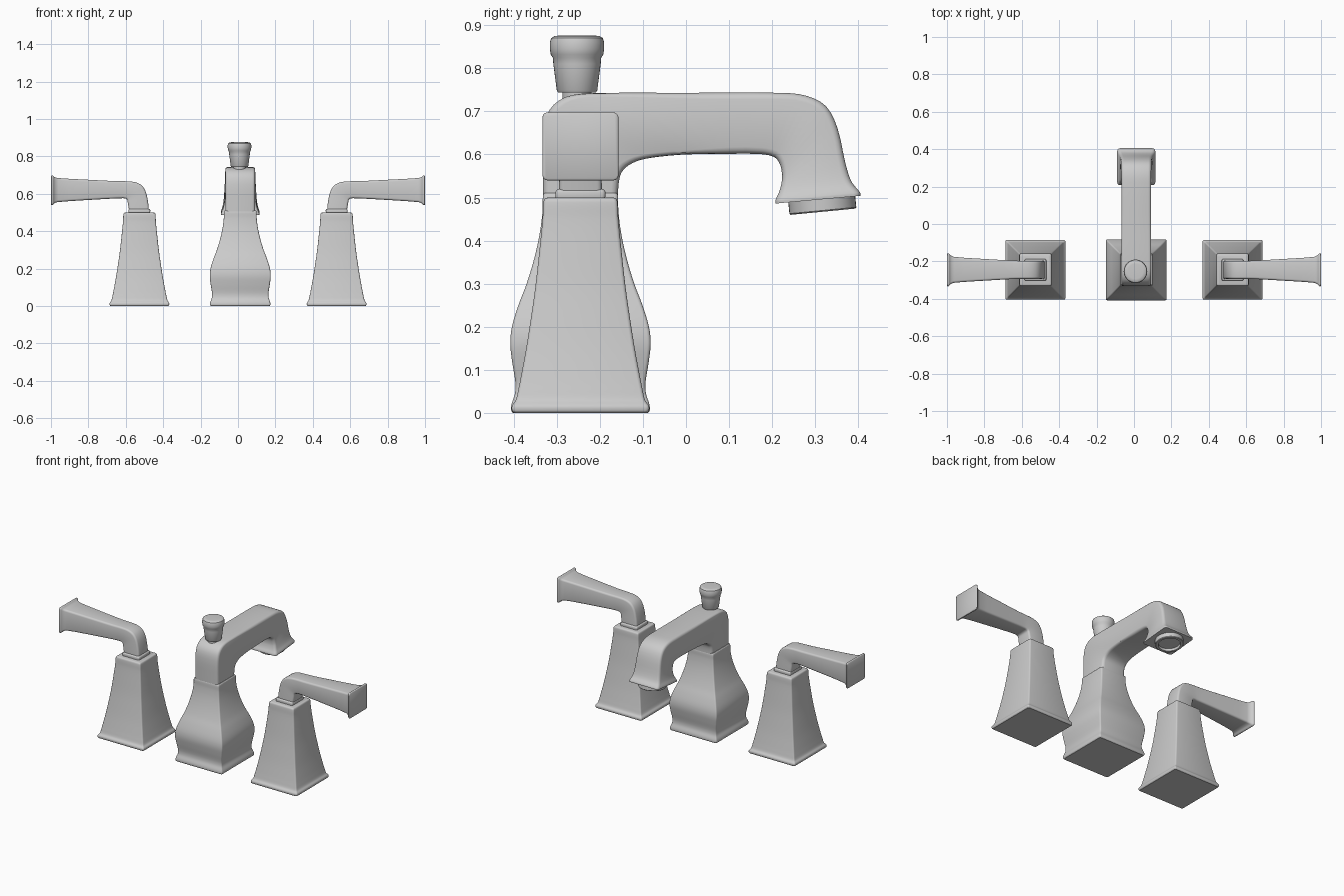
import bpy, bmesh, math
from mathutils import Vector, Matrix

cube = bpy.data.objects.get("Cube")
if cube:
    bpy.data.objects.remove(cube, do_unlink=True)

metal = bpy.data.materials.new("brushed grey")
metal.use_nodes = True
GREY = (0.6, 0.6, 0.6, 1)
metal.diffuse_color = GREY
metal.node_tree.nodes["Principled BSDF"].inputs["Base Color"].default_value = GREY

CX, CY = 0.012, -0.245   # spout axis


def finish(bm, name):
    bmesh.ops.recalc_face_normals(bm, faces=bm.faces)
    mesh = bpy.data.meshes.new(name)
    bm.to_mesh(mesh)
    bm.free()
    obj = bpy.data.objects.new(name, mesh)
    bpy.context.collection.objects.link(obj)
    mesh.materials.append(metal)
    bpy.ops.object.select_all(action='DESELECT')
    obj.select_set(True)
    bpy.context.view_layer.objects.active = obj
    bpy.ops.object.shade_smooth_by_angle(angle=math.radians(35))
    return obj


def skin(rings, name):
    """Bridge closed rings of points and cap both ends."""
    bm = bmesh.new()
    loops = [[bm.verts.new(p) for p in ring] for ring in rings]
    n = len(loops[0])
    for a, b in zip(loops, loops[1:]):
        for i in range(n):
            j = (i + 1) % n
            bm.faces.new((a[i], a[j], b[j], b[i]))
    bm.faces.new(loops[0])
    bm.faces.new(loops[-1])
    return finish(bm, name)


def smooth(rows, steps):
    """Curve through the rows, paced by distance."""
    rows = [Vector(r) for r in rows]
    t = [0]
    for a, b in zip(rows, rows[1:]):
        t.append(t[-1] + (b - a).length)
    last = len(rows) - 1

    def slope(i):
        a, b = max(i - 1, 0), min(i + 1, last)
        return (rows[b] - rows[a]) / (t[b] - t[a])

    out = []
    for i in range(last):
        d = t[i + 1] - t[i]
        for k in range(steps):
            s = k / steps
            h = s * s * (3 - 2 * s)
            out.append(rows[i] * (1 - h) + rows[i + 1] * h
                       + slope(i) * (d * s * (1 - s) ** 2)
                       - slope(i + 1) * (d * s * s * (1 - s)))
    return out + [rows[-1]]


def rounded(center, u, v, hu, hv, r):
    """Rounded rectangle ring."""
    pts = []
    for q, (su, sv) in enumerate(((1, 1), (-1, 1), (-1, -1), (1, -1))):
        for k in range(4):
            a = math.pi / 2 * (q + k / 3)
            pts.append(center + u * (su * (hu - r) + r * math.cos(a))
                       + v * (sv * (hv - r) + r * math.sin(a)))
    return pts


def pedestal(name, x, profile, steps=4):
    """Square column from (half width, height) pairs."""
    return skin([rounded(Vector((x, CY, z)), Vector((1, 0, 0)), Vector((0, 1, 0)), h, h, 0.008)
                 for h, z in smooth(profile, steps)], name)


def arm(name, rows, place, across, r):
    """Bent bar from rows of outer edge, inner edge and half width."""
    rings = []
    for oa, oz, ia, iz, w in smooth(rows, 3):
        o, i = place(oa, oz), place(ia, iz)
        rings.append(rounded((o + i) / 2, (o - i).normalized(), across, (o - i).length / 2, w, r))
    return skin(rings, name)


def lathe(name, profile, matrix, n=40):
    return skin([[matrix @ Vector((r * math.cos(2 * math.pi * i / n),
                                   r * math.sin(2 * math.pi * i / n), z)) for i in range(n)]
                 for r, z in profile], name)


# Spout pedestal with a swelling belly
pedestal("spout_base", CX, [
    (0.157, 0), (0.161, 0.006), (0.16, 0.02), (0.152, 0.045), (0.151, 0.07), (0.158, 0.115),
    (0.163, 0.16), (0.159, 0.2), (0.144, 0.25), (0.125, 0.3), (0.107, 0.36), (0.094, 0.42),
    (0.088, 0.47), (0.087, 0.505), (0.083, 0.51)])

# Spout: rises, runs back and turns down into a flared tip
arm("spout", [
    (-0.331, 0.47, -0.159, 0.47, 0.08), (-0.332, 0.55, -0.156, 0.535, 0.08),
    (-0.331, 0.65, -0.143, 0.567, 0.08), (-0.317, 0.703, -0.11, 0.586, 0.08),
    (-0.28, 0.733, -0.06, 0.595, 0.08), (-0.22, 0.742, 0, 0.6, 0.08),
    (0, 0.743, 0.08, 0.601, 0.08), (0.22, 0.743, 0.17, 0.601, 0.08),
    (0.28, 0.736, 0.205, 0.594, 0.08), (0.325, 0.712, 0.219, 0.575, 0.081),
    (0.352, 0.66, 0.223, 0.55, 0.083), (0.37, 0.58, 0.221, 0.53, 0.088),
    (0.384, 0.537, 0.216, 0.512, 0.094), (0.404, 0.512, 0.208, 0.494, 0.102),
    (0.405, 0.504, 0.208, 0.486, 0.102)],
    lambda y, z: Vector((CX, y, z)), Vector((1, 0, 0)), 0.016)

# Tilted water outlet with a recessed screen
lathe("outlet", [(0.078, 0.04), (0.078, 0.003), (0.075, 0), (0.062, 0), (0.06, 0.014)],
      Matrix.Translation((CX, 0.318, 0.467)) @ Matrix.Rotation(math.radians(5.5), 4, 'X'))

# Lift knob on top of the spout
lathe("lift_knob", [
    (0.034, 0.72), (0.034, 0.744), (0.044, 0.744), (0.047, 0.749), (0.055, 0.81), (0.056, 0.824),
    (0.061, 0.832), (0.063, 0.845), (0.063, 0.86), (0.06, 0.87), (0.052, 0.875), (0.04, 0.876)],
    Matrix.Translation((0.008, -0.253, 0)))

# Matching handles on both sides
for side, label in ((1, "left"), (-1, "right")):
    x = side * 0.527
    pedestal(label + "_handle_base", x, [
        (0.155, 0), (0.159, 0.005), (0.159, 0.016), (0.15, 0.03), (0.144, 0.055), (0.138, 0.085),
        (0.126, 0.15), (0.115, 0.22), (0.105, 0.29), (0.096, 0.37), (0.088, 0.45),
        (0.086, 0.488), (0.083, 0.497), (0.076, 0.5)])
    pedestal(label + "_handle_collar", x, [
        (0.057, 0.495), (0.058, 0.512), (0.055, 0.518), (0.05, 0.52)], 2)
    arm(label + "_lever", [
        (0.477, 0.51, 0.582, 0.51, 0.05), (0.48, 0.55, 0.588, 0.545, 0.049),
        (0.493, 0.61, 0.592, 0.566, 0.048), (0.515, 0.645, 0.598, 0.573, 0.048),
        (0.55, 0.662, 0.608, 0.576, 0.048), (0.6, 0.667, 0.625, 0.576, 0.048),
        (0.66, 0.668, 0.66, 0.575, 0.05), (0.8, 0.675, 0.8, 0.567, 0.058),
        (0.96, 0.684, 0.96, 0.556, 0.069), (0.98, 0.689, 0.98, 0.55, 0.077),
        (0.99, 0.697, 0.99, 0.541, 0.087), (0.997, 0.697, 0.997, 0.54, 0.088),
        (1, 0.694, 1, 0.543, 0.085)],
        lambda a, z: Vector((side * a, CY, z)), Vector((0, 1, 0)), 0.011)
